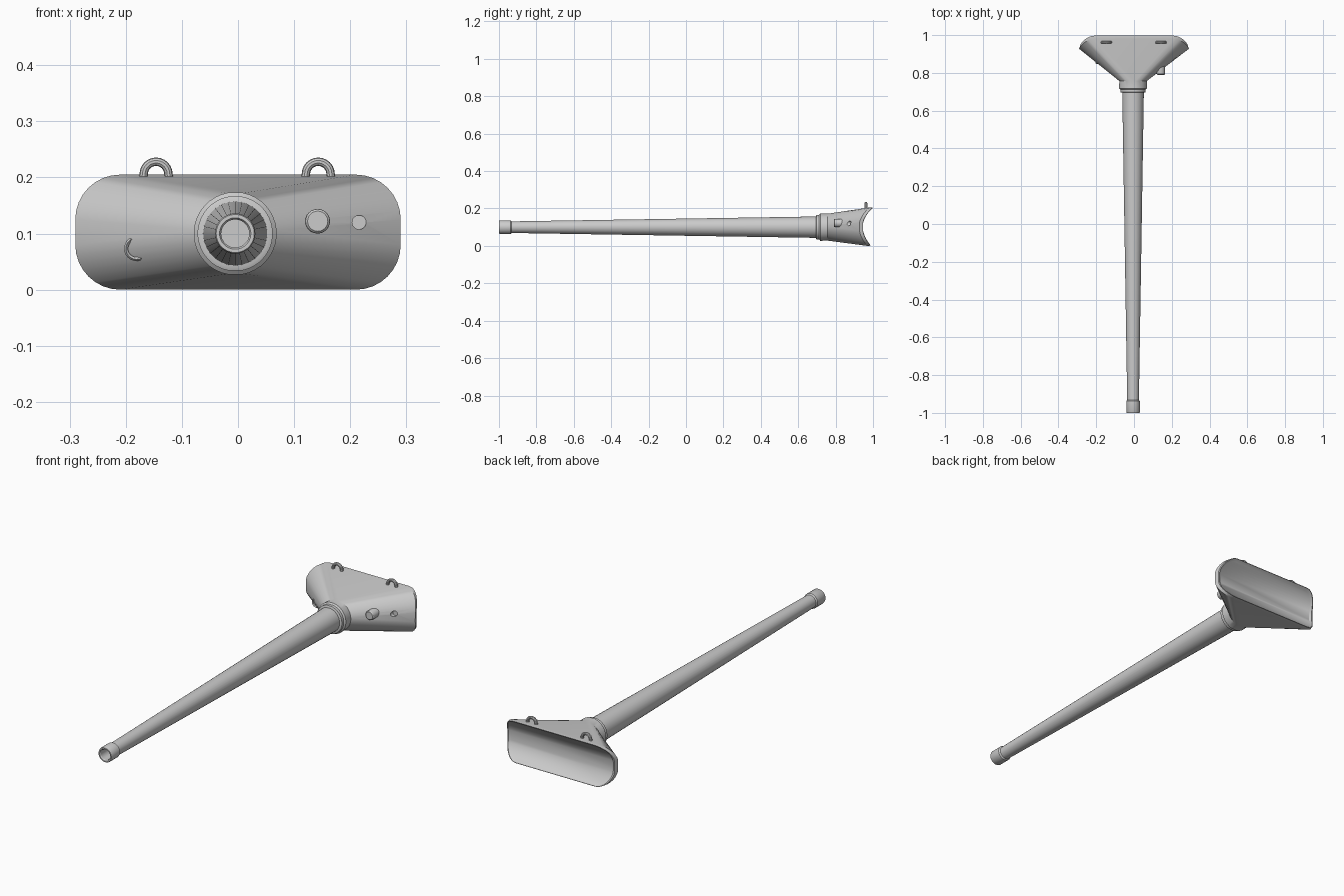
import bpy, bmesh, math
from mathutils import Vector

if "Cube" in bpy.data.objects:
    bpy.data.objects.remove(bpy.data.objects["Cube"])

CX, CZ = -0.005, 0.1          # barrel axis
grey = bpy.data.materials.new("light_grey")
grey.diffuse_color = (0.6, 0.6, 0.6, 1)
grey.use_nodes = True
grey.node_tree.nodes["Principled BSDF"].inputs["Base Color"].default_value = grey.diffuse_color


def finish(name, bm):
    bmesh.ops.recalc_face_normals(bm, faces=bm.faces)
    me = bpy.data.meshes.new(name)
    bm.to_mesh(me)
    bm.free()
    ob = bpy.data.objects.new(name, me)
    bpy.context.collection.objects.link(ob)
    me.materials.append(grey)
    smooth(ob)
    return ob


def smooth(ob):
    bpy.ops.object.select_all(action='DESELECT')
    ob.select_set(True)
    bpy.context.view_layer.objects.active = ob
    bpy.ops.object.shade_smooth_by_angle(angle=math.radians(30))


def bridge(bm, a, b):
    n = len(a)
    for i in range(n):
        bm.faces.new((a[i], a[(i + 1) % n], b[(i + 1) % n], b[i]))


def lathe(name, profile, cx, cz, n):
    """Turn (radius, y) pairs about an axis along y, closing both ends."""
    bm = bmesh.new()
    rings = [[bm.verts.new((cx + r * math.cos(2 * math.pi * i / n), y,
                            cz + r * math.sin(2 * math.pi * i / n)))
              for i in range(n)] for r, y in profile]
    for a, b in zip(rings, rings[1:]):
        bridge(bm, a, b)
    bm.faces.new(rings[0])
    bm.faces.new(rings[-1])
    return finish(name, bm)


# Tapered barrel with muzzle band and bore
lathe("barrel", [(0.025, -0.9), (0.025, -0.995), (0.028, -1.0), (0.034, -1.0),
                 (0.036, -0.996), (0.036, -0.938), (0.031, -0.932),
                 (0.057, 0.69), (0.057, 0.72)], CX, CZ, 28)

# Flared shoulder rest: round socket lofted to a rounded rectangle
N = 9                         # points per corner


def socket_ring(bm, r, y):
    ring = []
    for q in range(4):
        for k in range(N):
            f = k / (N - 1)
            deg = 5 + 75 * f if q % 2 == 0 else 10 + 75 * f
            a = math.radians(90 * q + deg)
            ring.append(bm.verts.new((CX + r * math.cos(a), y, CZ + r * math.sin(a))))
    return ring


def rim_ring(bm, dx, dz, back):
    ring = []
    rx, rz = 0.08 - dx, 0.08 - dz
    for q in range(4):
        sx = 1 if q in (0, 3) else -1
        sz = 1 if q < 2 else -1
        for k in range(N):
            a = math.radians(90 * q + 90 * k / (N - 1))
            x = sx * 0.21 + rx * math.cos(a)
            z = sz * 0.0225 + rz * math.sin(a)
            t = z / 0.1025
            y = 0.945 + (0.055 if t > 0 else 0.045) * t * t - back
            ring.append(bm.verts.new((x, y, 0.1025 + z)))
    return ring


bm = bmesh.new()
rings = [socket_ring(bm, r, y) for r, y in
         [(0.06, 0.695), (0.067, 0.698), (0.067, 0.712), (0.074, 0.718), (0.073, 0.757)]]
rings += [rim_ring(bm, 0, 0, 0.02), rim_ring(bm, 0.006, 0.001, 0.002),
          rim_ring(bm, 0.012, 0.003, 0), rim_ring(bm, 0.022, 0.012, 0.006)]
for a, b in zip(rings, rings[1:]):
    bridge(bm, a, b)
bm.faces.new(rings[0])
# Concave back face made of strips running across x
last = rings[-1]
right = list(range(N - 1, -1, -1)) + list(range(4 * N - 1, 3 * N - 1, -1))


def mirrored(i):
    return 2 * N - 1 - i if i < 2 * N else 6 * N - 1 - i


for a, b in zip(right, right[1:]):
    bm.faces.new((last[a], last[b], last[mirrored(b)], last[mirrored(a)]))
rest = finish("shoulder_rest", bm)

# Shallow flat-bottomed hole on the right flank
cutter = lathe("hole_cutter", [(0.0125, 0.8), (0.0125, 0.883)], 0.216, 0.12, 20)
mod = rest.modifiers.new("hole", 'BOOLEAN')
mod.operation = 'DIFFERENCE'
mod.object = cutter
bpy.context.view_layer.objects.active = rest
bpy.ops.object.modifier_apply(modifier="hole")
bpy.data.objects.remove(cutter)
smooth(rest)

# Side knob and small open socket on the front flanks
lathe("side_knob", [(0.018, 0.79), (0.021, 0.793), (0.022, 0.797), (0.022, 0.87)],
      0.142, 0.122, 24)
lathe("side_socket", [(0.015, 0.88), (0.015, 0.85), (0.019, 0.846), (0.022, 0.85),
                      (0.022, 0.9)], -0.181, 0.073, 24)

# Strap loops on the top edge
for name, x in (("left_strap_loop", -0.146), ("right_strap_loop", 0.143)):
    bm = bmesh.new()
    path = [Vector((0.024, 0, -0.012))]
    path += [Vector((0.022 * math.cos(math.pi * i / 12), 0, 0.022 * math.sin(math.pi * i / 12)))
             for i in range(13)]
    path.append(Vector((-0.024, 0, -0.012)))
    loops = []
    for i, p in enumerate(path):
        d = (path[min(i + 1, len(path) - 1)] - path[max(i - 1, 0)]).normalized()
        side = Vector((d.z, 0, -d.x))
        loops.append([bm.verts.new(Vector((x, 0.962, 0.206)) + p
                      + 0.0075 * math.cos(math.pi * k / 5) * side
                      + Vector((0, 0.0075 * math.sin(math.pi * k / 5), 0)))
                      for k in range(10)])
    for a, b in zip(loops, loops[1:]):
        bridge(bm, a, b)
    bm.faces.new(loops[0])
    bm.faces.new(loops[-1])
    finish(name, bm)
